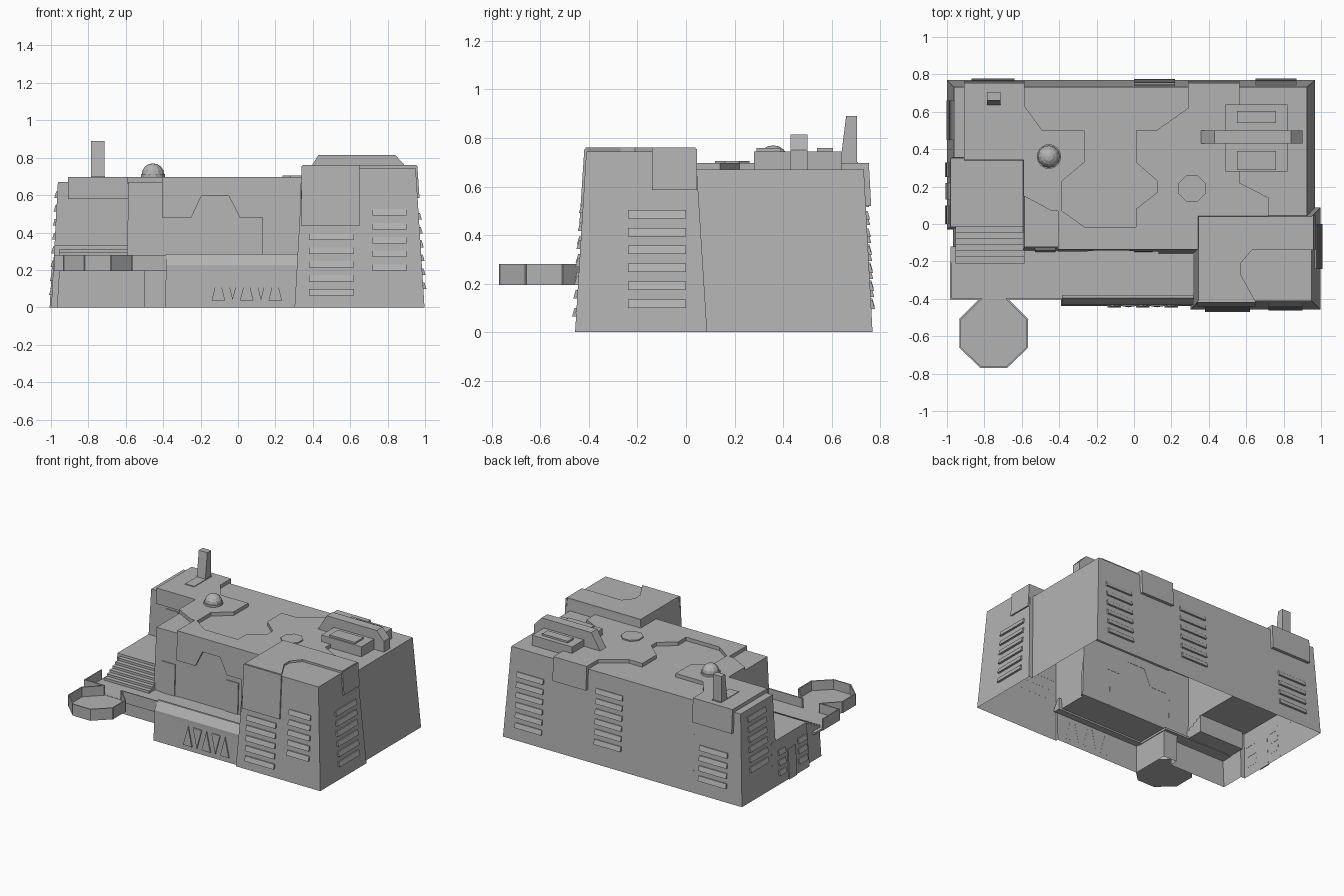
import bpy, bmesh, math
from mathutils import Vector

cube = bpy.data.objects.get("Cube")
if cube:
    bpy.data.objects.remove(cube, do_unlink=True)

grey = bpy.data.materials.new("plain_grey")
grey.use_nodes = True
grey.diffuse_color = (0.45, 0.45, 0.45, 1)
grey.node_tree.nodes["Principled BSDF"].inputs["Base Color"].default_value = grey.diffuse_color


def finish(name, bm):
    bmesh.ops.recalc_face_normals(bm, faces=bm.faces)
    mesh = bpy.data.meshes.new(name)
    bm.to_mesh(mesh)
    bm.free()
    mesh.materials.append(grey)
    obj = bpy.data.objects.new(name, mesh)
    bpy.context.collection.objects.link(obj)
    return obj


def solid(name, loop_a, loop_b):
    """Closed solid between two matching loops of points."""
    bm = bmesh.new()
    a = [bm.verts.new(p) for p in loop_a]
    b = [bm.verts.new(p) for p in loop_b]
    bm.faces.new(a)
    bm.faces.new(b)
    n = len(a)
    for i in range(n):
        j = (i + 1) % n
        bm.faces.new((a[i], a[j], b[j], b[i]))
    return finish(name, bm)


def rect(x0, x1, y0, y1):
    return [(x0, y0), (x1, y0), (x1, y1), (x0, y1)]


def slab(name, outline, z0, z1, top=None):
    return solid(name, [(x, y, z0) for x, y in outline],
                 [(x, y, z1) for x, y in (top or outline)])


def across_x(name, profile, x0, x1):
    return solid(name, [(x0, y, z) for y, z in profile], [(x1, y, z) for y, z in profile])


# Leaning walls: axis they face, position at the ground, lean per height, outward sign
WALLS = {
    "front": ("y", -0.15, 0.04, -1),
    "left_front": ("y", 0.345, 0.015, -1),
    "back": ("y", 0.77, -0.055, 1),
    "side": ("x", -1.0, 0.055, -1),
    "tower_front": ("y", -0.46, 0.066, -1),
    "tower_side": ("x", 1.0, -0.066, 1),
    "terrace_front": ("y", -0.44, 0.045, -1),
}


def on_wall(name, wall, outline, depths):
    """Panel that follows a leaning wall; depths is one value or one per point."""
    axis, base, lean, sign = WALLS[wall]
    if not isinstance(depths, (list, tuple)):
        depths = [depths] * len(outline)

    def place(u, z, d):
        w = base + lean * z + sign * d
        return (u, w, z) if axis == "y" else (w, u, z)
    return solid(name, [place(u, z, -0.002) for u, z in outline],
                 [place(u, z, d) for (u, z), d in zip(outline, depths)])


def louvres(name, wall, u0, u1, z_top, count, pitch=0.074):
    for i in range(count):
        z = z_top - i * pitch
        on_wall(f"{name}_{i + 1}", wall, rect(u0, u1, z - 0.035, z), (0.014, 0.014, 0.006, 0.006))


# Hollow building shell, open underneath
blocks = [
    ((-0.6, 0.97, -0.15, 0.77), (-0.585, 0.925, -0.123, 0.733), 0.67),
    ((-1, -0.55, 0.345, 0.77), (-0.963, -0.55, 0.355, 0.733), 0.67),
    ((-1, -0.55, -0.03, 0.4), (-0.982, -0.55, -0.015, 0.4), 0.33),
    ((-0.97, -0.5, -0.21, 0.1), (-0.955, -0.5, -0.205, 0.1), 0.21),
    ((-0.39, 0.4, -0.44, 0.0), (-0.385, 0.4, -0.43, 0.0), 0.212),
    ((0.3, 1, -0.46, 0.09), (0.345, 0.95, -0.411, 0.04), 0.745),
]
parts = [slab("building_shell", rect(*low), -0.02 - 0.005 * i, h, rect(*high))
         for i, (low, high, h) in enumerate(blocks)]
shell = parts[0]
bpy.context.view_layer.objects.active = shell
for part in parts[1:]:
    mod = shell.modifiers.new("join", "BOOLEAN")
    mod.operation = "UNION"
    mod.solver = "EXACT"
    mod.object = part
    bpy.ops.object.modifier_apply(modifier=mod.name)
    bpy.data.objects.remove(part, do_unlink=True)
bm = bmesh.new()
bm.from_mesh(shell.data)
bmesh.ops.bisect_plane(bm, geom=bm.verts[:] + bm.edges[:] + bm.faces[:], plane_co=(0, 0, 0),
                       plane_no=(0, 0, 1), clear_inner=True)
bm.to_mesh(shell.data)
bm.free()

# Raised roof armour around a sunken channel
channel = [(0.29, 0.62), (0.12, 0.5), (0.01, 0.5), (0.01, 0.33), (0.125, 0.23), (0.125, 0.17),
           (0.01, 0.08), (0.01, -0.015), (-0.265, -0.015), (-0.385, 0.07), (-0.385, 0.23),
           (-0.265, 0.33), (-0.265, 0.5), (-0.49, 0.5), (-0.585, 0.63)]
border = [(-0.585, 0.75), (-0.91, 0.75), (-0.91, 0.347), (-0.59, 0.347), (-0.59, 0.15),
          (-0.44, 0.07), (-0.405, 0.07), (-0.405, -0.137), (0.36, -0.137), (0.36, 0.03),
          (0.72, 0.03), (0.72, 0.14), (0.565, 0.22), (0.565, 0.75), (0.29, 0.75)]
slab("roof_armour", channel + border, 0.66, 0.697)
on_wall("back_flap_left", "back", rect(0.29, 0.565, 0.52, 0.697), 0.022)
on_wall("back_flap_right", "back", rect(-0.91, -0.585, 0.52, 0.697), 0.022)
on_wall("gate_hood", "left_front", rect(-0.91, -0.585, 0.58, 0.697), 0.014)
on_wall("front_armour", "front",
        [(-0.405, 0.697), (-0.405, 0.48), (-0.25, 0.48), (-0.195, 0.597), (-0.05, 0.597),
         (0.01, 0.48), (0.13, 0.48), (0.13, 0.21), (0.335, 0.21), (0.335, 0.697)], 0.015)

# Tower armour and flaps
slab("tower_armour", [(0.345, -0.415), (0.65, -0.415), (0.57, -0.27), (0.57, -0.21), (0.63, -0.14),
                      (0.955, -0.14), (0.955, 0.04), (0.345, 0.04)], 0.74, 0.76)
on_wall("tower_front_flap", "tower_front", rect(0.34, 0.65, 0.435, 0.755), 0.009)
on_wall("tower_side_flap", "tower_side", rect(-0.14, 0.045, 0.585, 0.755), 0.009)

# Roof machinery
slab("generator_base", rect(0.49, 0.82, 0.28, 0.64), 0.66, 0.745)
for n, y in (("front", 0.29), ("back", 0.54)):
    slab(f"generator_cap_{n}", rect(0.55, 0.76, y, y + 0.065 if n == "back" else y + 0.1), 0.74, 0.758)
beam = [(0.335, 0.66), (0.43, 0.815), (0.84, 0.815), (0.9, 0.75), (0.9, 0.66)]
solid("generator_beam", [(x, 0.43, z) for x, z in beam], [(x, 0.5, z) for x, z in beam])


def ring(cx, cy, r, n=8):
    return [(cx + r * math.cos(math.tau * (k + 0.5) / n), cy + r * math.sin(math.tau * (k + 0.5) / n))
            for k in range(n)]


slab("roof_hatch", ring(0.31, 0.19, 0.077), 0.69, 0.706)
slab("dome_base", ring(-0.455, 0.36, 0.066, 12), 0.66, 0.712)
bm = bmesh.new()
bmesh.ops.create_uvsphere(bm, u_segments=12, v_segments=8, radius=0.06)
bmesh.ops.translate(bm, verts=bm.verts, vec=Vector((-0.455, 0.36, 0.71)))
finish("sensor_dome", bm)
slab("mast_plate", rect(-0.785, -0.71, 0.5, 0.71), 0.69, 0.702)
slab("mast", rect(-0.785, -0.715, 0.635, 0.705), 0.69, 0.89, rect(-0.785, -0.715, 0.66, 0.705))

# Stairs down from the upper platform
steps = [(0.0, 0.2), (0.0, 0.33)]
for i in range(6):
    y, z = -0.015 - 0.0325 * i, 0.33 - 0.017 * i
    steps += [(y, z), (y, z - 0.017)]
steps += [(-0.21, 0.228), (-0.21, 0.2)]
across_x("stairs", steps, -0.955, -0.585)

# Walled balcony with octagonal landing
slab("balcony_floor", rect(-0.98, -0.38, -0.4, -0.12), 0.195, 0.21)
octagon = [(-0.68, -0.4), (-0.57, -0.51), (-0.57, -0.66), (-0.68, -0.765), (-0.82, -0.765),
           (-0.93, -0.66), (-0.93, -0.51), (-0.82, -0.4)]
slab("landing_floor", octagon, 0.195, 0.208)
path = [Vector(p) for p in [(-0.385, -0.4)] + octagon + [(-0.98, -0.4), (-0.98, -0.21)]]
for i, (a, b) in enumerate(zip(path, path[1:])):
    d = (b - a).normalized() * 0.004
    s = Vector((-d.y, d.x))
    slab(f"parapet_{i + 1}", [a - d + s, b + d + s, b + d - s, a - d - s], 0.195, 0.28)

# Front terrace rim with triangle ornament
across_x("terrace_rim", [(-0.432, 0.2), (-0.432, 0.225), (-0.395, 0.285), (-0.38, 0.285), (-0.38, 0.2)],
         -0.385, 0.34)
for i in range(5):
    x = -0.105 + 0.076 * i
    foot, tip = (0.037, 0.18) if i % 2 == 0 else (0.18, 0.037)
    on_wall(f"triangle_{i + 1}", "terrace_front", [(x - 0.036, foot), (x + 0.036, foot), (x, tip)], 0.007)

# Doors
on_wall("door_left", "front", rect(0, 0.1, 0.21, 0.44), 0.007)
on_wall("door_right", "front", rect(-0.53, -0.42, 0.21, 0.44), 0.007)
on_wall("upper_gate", "left_front", rect(-0.835, -0.735, 0.33, 0.56), 0.007)
on_wall("side_door", "side", rect(0.13, 0.22, 0.0, 0.22), 0.007)

# Louvred vents
louvres("tower_side_vent", "tower_side", -0.24, 0.0, 0.504, 6)
louvres("tower_front_upper_vent", "tower_front", 0.72, 0.9, 0.525, 5)
louvres("tower_front_lower_vent", "tower_front", 0.38, 0.62, 0.395, 5)
louvres("back_left_vent", "back", 0.65, 0.87, 0.5, 6)
louvres("back_middle_vent", "back", 0.0, 0.22, 0.55, 6)
louvres("back_right_vent", "back", -0.87, -0.64, 0.36, 4)
louvres("side_vent", "side", 0.45, 0.66, 0.62, 6)
louvres("side_low_vent_back", "side", 0.25, 0.33, 0.25, 3)
louvres("side_low_vent_front", "side", 0.0, 0.1, 0.25, 3)
